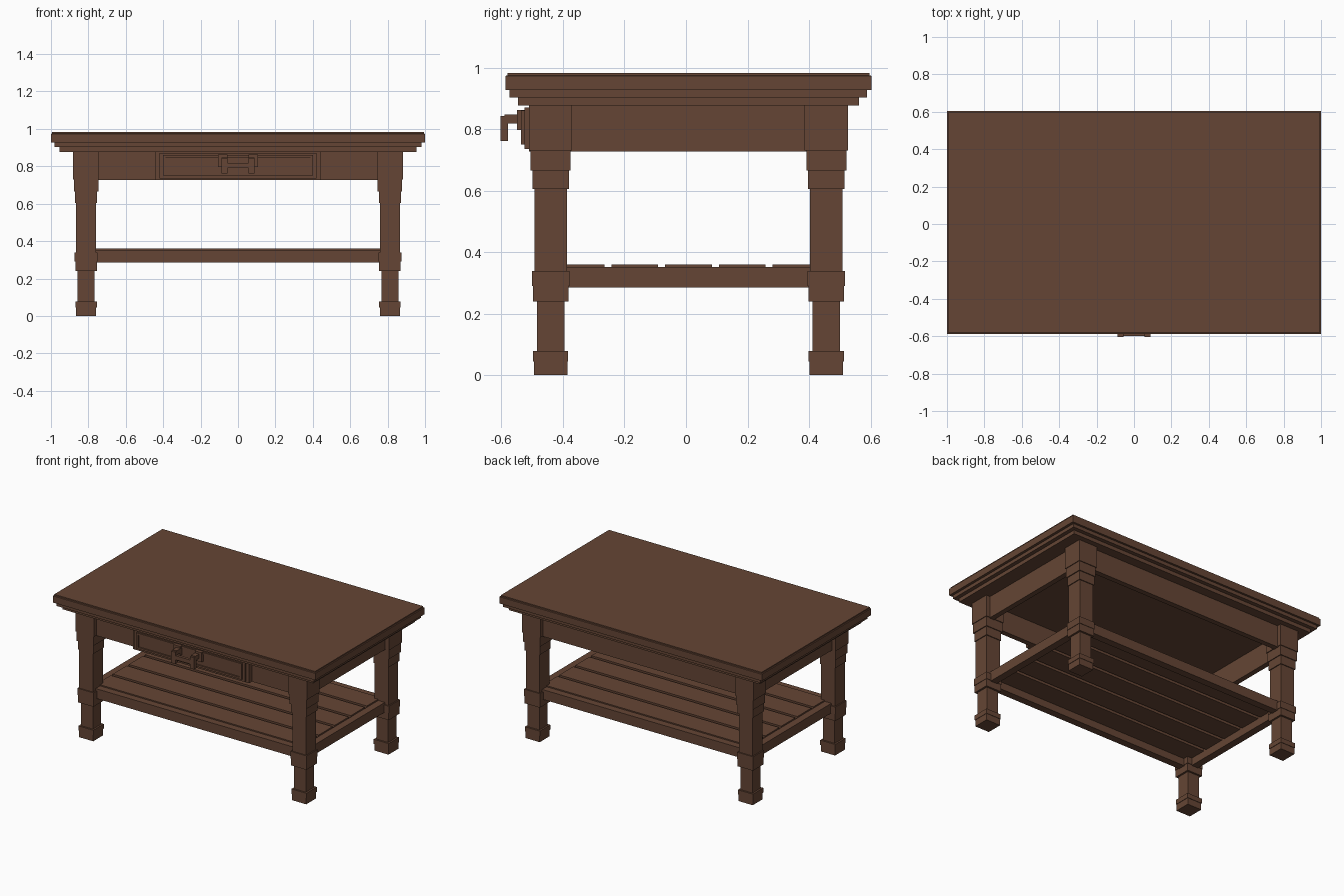
import bpy
import bmesh

cube = bpy.data.objects.get("Cube")
if cube:
    bpy.data.objects.remove(cube, do_unlink=True)

wood = bpy.data.materials.new("brown_wood")
wood.use_nodes = True
COLOUR = (0.130, 0.060, 0.035, 1)
wood.diffuse_color = COLOUR
wood.node_tree.nodes["Principled BSDF"].inputs["Base Color"].default_value = COLOUR

CY = 0.008               # middle of the table, as the handle shifts the bounds
LEG_X, LEG_Y = 0.812, 0.448


def stepped_block(name, cx, cy, rings):
    """Closed square-cut solid through rings of (half_x, half_y, z)."""
    bm = bmesh.new()
    loops = []
    for hx, hy, z in rings:
        loops.append([bm.verts.new((cx + sx * hx, cy + sy * hy, z))
                      for sx, sy in ((-1, -1), (1, -1), (1, 1), (-1, 1))])
    for a, b in zip(loops, loops[1:]):
        for i in range(4):
            j = (i + 1) % 4
            bm.faces.new((a[i], a[j], b[j], b[i]))
    bm.faces.new(loops[0][::-1])
    bm.faces.new(loops[-1])
    bmesh.ops.recalc_face_normals(bm, faces=bm.faces)
    mesh = bpy.data.meshes.new(name)
    bm.to_mesh(mesh)
    bm.free()
    mesh.materials.append(wood)
    obj = bpy.data.objects.new(name, mesh)
    bpy.context.collection.objects.link(obj)
    return obj


def box(name, x, y, z):
    """Box from (min, max) pairs."""
    hx, hy = (x[1] - x[0]) / 2, (y[1] - y[0]) / 2
    return stepped_block(name, sum(x) / 2, sum(y) / 2, [(hx, hy, z[0]), (hx, hy, z[1])])


# Table top with stepped moulding and a fine top bevel
stepped_block("table_top", 0, CY, [
    (0.955, 0.554, 0.877), (0.955, 0.554, 0.903),
    (0.982, 0.581, 0.903), (0.982, 0.581, 0.927),
    (1.0, 0.595, 0.927), (1.0, 0.595, 0.973),
    (0.994, 0.589, 0.975), (0.994, 0.589, 0.983)])

# Legs: (half width, bottom, top) of each tier
tiers = [(0.054, 0, 0.045), (0.057, 0.045, 0.078), (0.045, 0.078, 0.24),
         (0.058, 0.24, 0.29), (0.061, 0.29, 0.338), (0.053, 0.338, 0.605),
         (0.059, 0.605, 0.665), (0.065, 0.665, 0.73), (0.07, 0.73, 0.88)]
leg_rings = [(h, h, z) for h, low, high in tiers for z in (low, high)]
for sx, side in ((-1, "right"), (1, "left")):
    for sy, end in ((-1, "front"), (1, "back")):
        stepped_block(f"{end}_{side}_leg", sx * LEG_X, CY + sy * LEG_Y, leg_rings)


def rail_frame(label, inset, thick, z):
    """Four rails joining the legs, set back from the leg centre by inset."""
    for s, side, end in ((-1, "right", "front"), (1, "left", "back")):
        y, x = CY + s * (LEG_Y - inset), s * (LEG_X - inset)
        box(f"{end}_{label}", (-LEG_X + 0.03, LEG_X - 0.03),
            (y - thick / 2, y + thick / 2), z)
        box(f"{side}_{label}", (x - thick / 2, x + thick / 2),
            (CY - LEG_Y + 0.03, CY + LEG_Y - 0.03), z)


rail_frame("apron", -0.022, 0.036, (0.727, 0.88))
rail_frame("shelf_rail", 0, 0.05, (0.285, 0.352))

# Shelf slats
for i in range(5):
    y = CY + (i - 2) * 0.1745
    box(f"shelf_slat_{i + 1}", (-0.785, 0.785), (y - 0.076, y + 0.076), (0.335, 0.36))

# Drawer surround and front with a raised frame
box("drawer_surround", (-0.442, 0.442), (-0.511, -0.45), (0.727, 0.88))
box("drawer_front", (-0.42, 0.42), (-0.525, -0.5), (0.735, 0.87))
box("drawer_panel", (-0.385, 0.385), (-0.53, -0.52), (0.765, 0.845))
for z in (0.75, 0.847):
    box("drawer_frame_rail", (-0.402, 0.402), (-0.536, -0.52), (z, z + 0.013))
for s in (-1, 1):
    x = s * 0.394
    box("drawer_frame_stile", (x - 0.008, x + 0.008), (-0.536, -0.52), (0.75, 0.86))

# Drawer handle
for s in (-1, 1):
    plate, post = s * 0.082, s * 0.071
    box("handle_plate", (plate - 0.025, plate + 0.025), (-0.549, -0.52), (0.797, 0.862))
    box("handle_arm", (post - 0.016, post + 0.016), (-0.59, -0.54), (0.818, 0.848))
    box("handle_post", (post - 0.016, post + 0.016), (-0.603, -0.578), (0.762, 0.843))
box("handle_bar", (-0.06, 0.06), (-0.6, -0.58), (0.79, 0.818))
